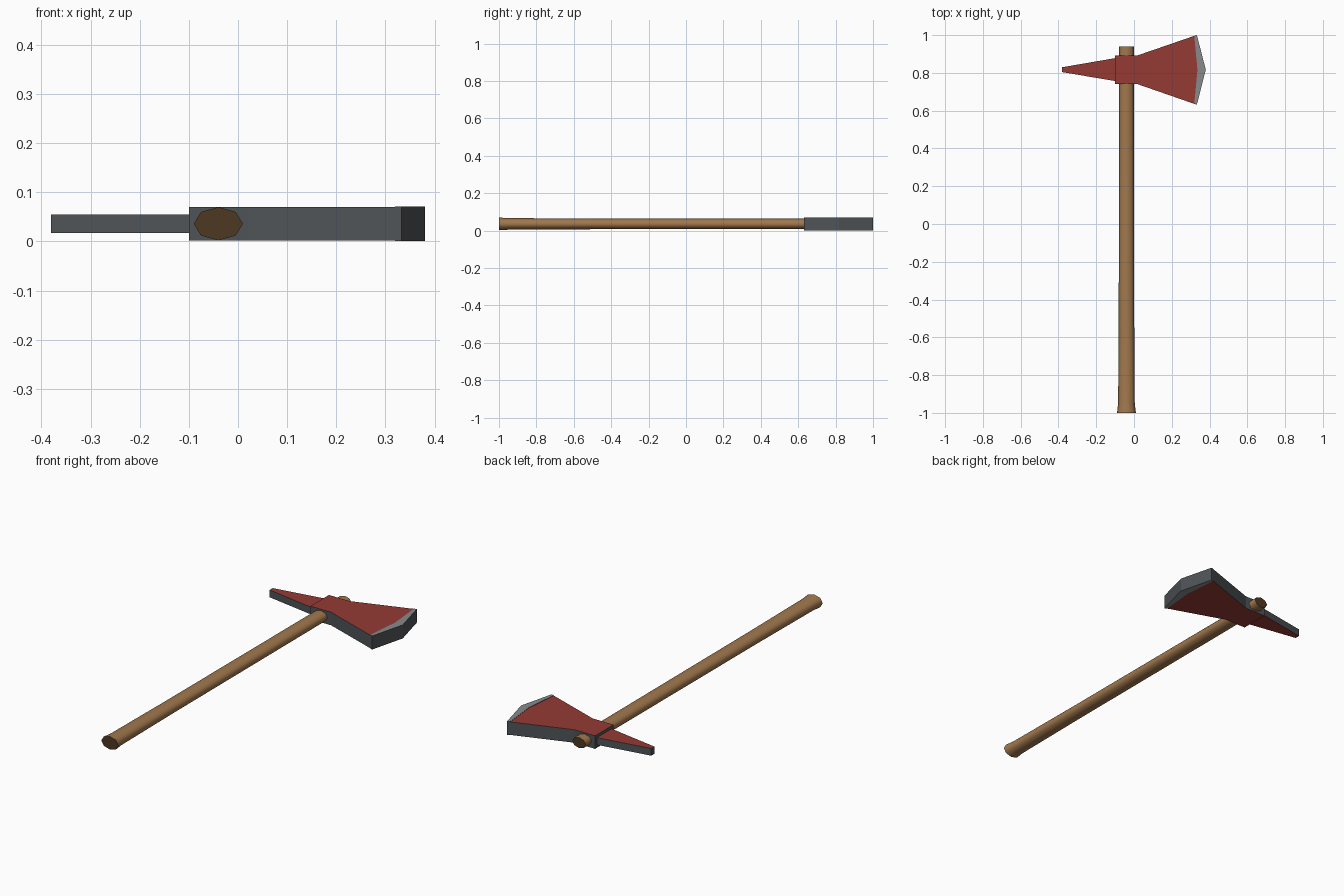
import bpy, bmesh, math

if "Cube" in bpy.data.objects:
    bpy.data.objects.remove(bpy.data.objects["Cube"])


def material(name, rgb):
    m = bpy.data.materials.new(name)
    m.diffuse_color = (*rgb, 1)
    m.use_nodes = True
    m.node_tree.nodes["Principled BSDF"].inputs["Base Color"].default_value = m.diffuse_color
    return m


RED = material("red paint", (0.30, 0.043, 0.035))
STEEL = material("bright steel", (0.25, 0.255, 0.265))
DARK = material("dark steel", (0.078, 0.088, 0.096))
WOOD = material("brown wood", (0.36, 0.19, 0.075))
END = material("dark end grain", (0.075, 0.040, 0.016))
MID_Z = 0.036


def finish(bm, name, mats, axis):
    """Second material goes on the faces that look along the given axis."""
    bmesh.ops.recalc_face_normals(bm, faces=bm.faces)
    me = bpy.data.meshes.new(name)
    for m in mats:
        me.materials.append(m)
    for f in bm.faces:
        f.material_index = 1 if abs(f.normal[axis]) > 0.95 and not f.smooth else 0
    bm.to_mesh(me)
    bm.free()
    ob = bpy.data.objects.new(name, me)
    bpy.context.collection.objects.link(ob)
    return ob


def plate(name, outline, half, mats):
    """Extrude an xy outline evenly about the mid plane."""
    bm = bmesh.new()
    face = bm.faces.new([bm.verts.new((x, y, MID_Z - half)) for x, y in outline])
    top = bmesh.ops.extrude_face_region(bm, geom=[face])["geom"]
    for v in top:
        if isinstance(v, bmesh.types.BMVert):
            v.co.z = MID_Z + half
    return finish(bm, name, mats, 2)


# Head: eye block, flared blade, bare cutting edge and rear spike
plate("eye_block", [(-0.10, 0.74), (0.02, 0.74), (0.02, 0.893), (-0.10, 0.893)],
      0.034, [DARK, RED])
plate("blade", [(0.02, 0.74), (0.319, 0.636), (0.336, 0.817), (0.319, 0.996),
                (0.02, 0.893)], 0.034, [DARK, RED])
plate("cutting_edge", [(0.319, 0.636), (0.333, 0.632), (0.38, 0.817),
                       (0.333, 1.0), (0.319, 0.996), (0.336, 0.817)],
      0.0355, [DARK, STEEL])
plate("spike", [(-0.38, 0.804), (-0.10, 0.757), (-0.10, 0.878), (-0.38, 0.83)],
      0.019, [DARK, RED])

# Handle: eight-sided oval shaft flaring at the grip end (y, x radius, z radius)
sections = [(-1.0, 0.05, 0.034), (-0.95, 0.044, 0.031), (-0.5, 0.041, 0.0285),
            (0.94, 0.039, 0.0275)]
bm = bmesh.new()
rings = []
for y, rx, rz in sections:
    rings.append([bm.verts.new((-0.04 + rx * math.cos(i * math.pi / 4), y,
                                MID_Z + rz * math.sin(i * math.pi / 4)))
                  for i in range(8)])
for a, b in zip(rings, rings[1:]):
    for i in range(8):
        j = (i + 1) % 8
        bm.faces.new((a[i], a[j], b[j], b[i])).smooth = True
bm.faces.new(rings[0])
bm.faces.new(rings[-1])
handle = finish(bm, "handle", [WOOD, END], 1)
bpy.context.view_layer.objects.active = handle
handle.select_set(True)
bpy.ops.object.shade_smooth_by_angle(angle=math.radians(65))
